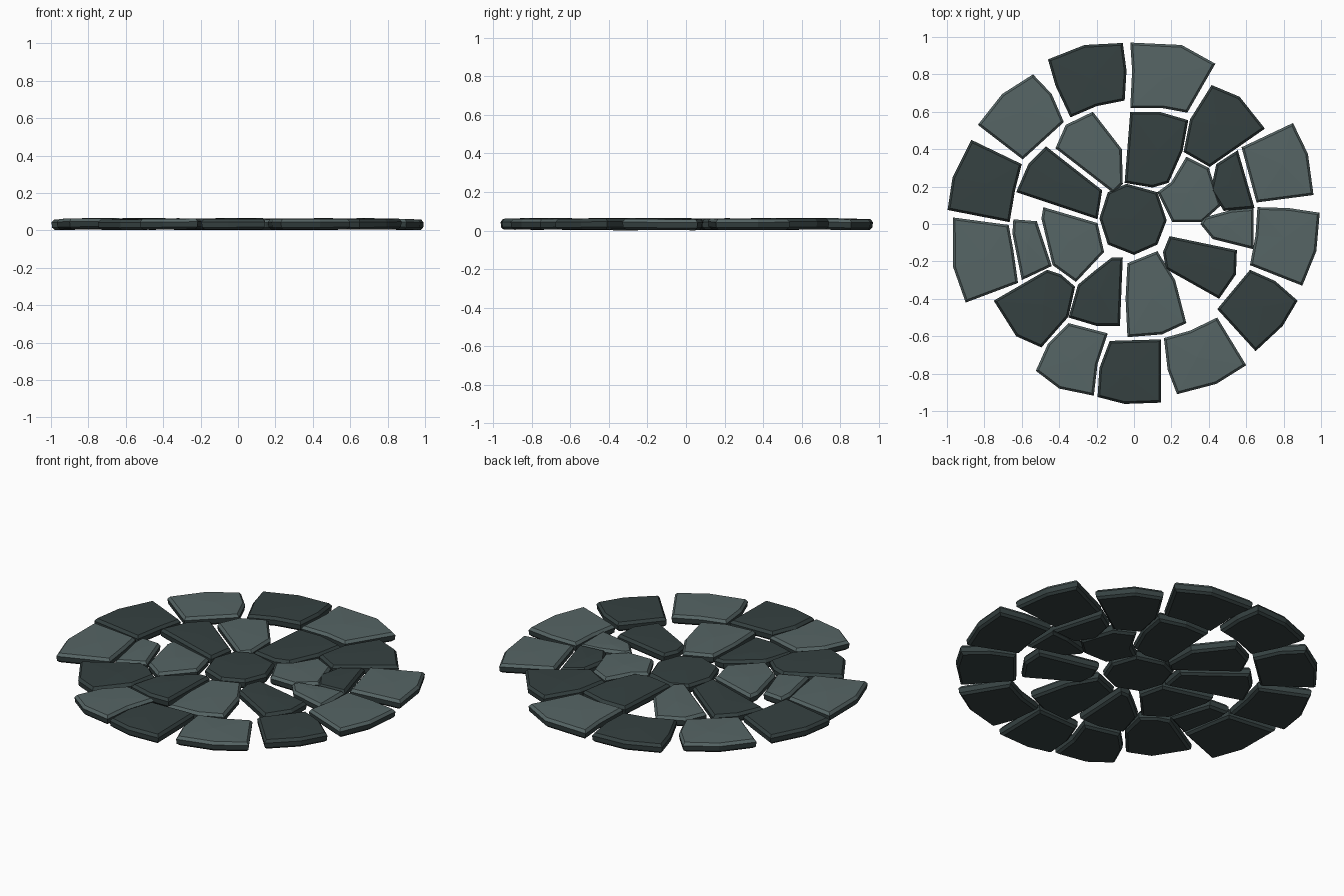
import bpy, bmesh, random
from mathutils import Vector

random.seed(4)


def material(name, rgb):
    m = bpy.data.materials.new(name)
    m.diffuse_color = (*rgb, 1)
    return m


DARK = material("dark slate", (0.036, 0.053, 0.053))
LIGHT = material("light slate", (0.093, 0.130, 0.130))


def inset(pts, d):
    """Move every edge of a counter-clockwise outline inward by d."""
    out = []
    for i, p in enumerate(pts):
        a = (p - pts[i - 1]).normalized()
        b = (pts[(i + 1) % len(pts)] - p).normalized()
        n = Vector((-a.y - b.y, a.x + b.x)).normalized()
        out.append(p + n * d / max(0.5, n.dot(Vector((-a.y, a.x)))))
    return out


def stone(name, light, *flat):
    """Flat paving stone with chamfered rims from an outline x, y, x, y..."""
    pts = [Vector(flat[i:i + 2]) for i in range(0, len(flat), 2)]
    area = sum(pts[i - 1].cross(p) for i, p in enumerate(pts))
    if area < 0:
        pts.reverse()
    mid = sum(pts, Vector((0, 0))) / len(pts)
    tilt = Vector((random.uniform(-.008, .008), random.uniform(-.008, .008)))
    tilt -= mid.normalized() * 0.01
    base = random.uniform(0, .003)
    bm = bmesh.new()
    rings = []
    for d, z in ((.016, .004), (.003, .016), (0, .044), (.012, .060)):
        rings.append([bm.verts.new((p.x, p.y, base + z + (p - mid).dot(tilt)))
                      for p in inset(pts, d)])
    n = len(pts)
    for lo, hi in zip(rings, rings[1:]):
        for i in range(n):
            j = (i + 1) % n
            bm.faces.new((lo[i], lo[j], hi[j], hi[i]))
    bm.faces.new(rings[0][::-1])
    # slightly raised top
    peak = bm.verts.new((mid.x, mid.y, base + .063))
    for i in range(n):
        bm.faces.new((rings[-1][i], rings[-1][(i + 1) % n], peak))
    bm.normal_update()
    me = bpy.data.meshes.new(name)
    me.materials.append(DARK)
    me.materials.append(LIGHT)
    for f in bm.faces:
        f.material_index = 1 if light and f.normal.z > 0.3 else 0
    bm.to_mesh(me)
    bm.free()
    bpy.context.collection.objects.link(bpy.data.objects.new(name, me))


# outer ring, clockwise from the back
stone("outer_stone_1", 0, -.46, .88, -.265, .957, -.06, .968, -.04, .82, -.05, .66, -.2, .63, -.34, .57, -.42, .74)
stone("outer_stone_2", 1, -.02, .97, .255, .957, .435, .857, .285, .595, .15, .62, -.02, .62, -.01, .82)
stone("outer_stone_3", 0, .415, .743, .565, .68, .70, .51, .405, .305, .265, .385, .30, .56)
stone("outer_stone_4", 1, .85, .54, .93, .375, .96, .155, .655, .115, .575, .41)
stone("outer_stone_5", 1, .66, .09, .83, .085, .993, .06, .975, -.145, .90, -.33, .62, -.22, .65, -.06)
stone("outer_stone_6", 0, .62, -.245, .755, -.305, .875, -.41, .795, -.545, .65, -.68, .445, -.455)
stone("outer_stone_7", 1, .445, -.5, .60, -.755, .44, -.855, .23, -.91, .18, -.78, .16, -.61, .30, -.57)
stone("outer_stone_8", 0, -.13, -.625, .145, -.617, .145, -.955, -.05, -.962, -.195, -.925, -.185, -.77)
stone("outer_stone_9", 1, -.35, -.53, -.14, -.585, -.195, -.75, -.215, -.918, -.4, -.88, -.525, -.785, -.46, -.64)
stone("outer_stone_10", 0, -.465, -.245, -.39, -.27, -.315, -.335, -.35, -.495, -.495, -.66, -.63, -.60, -.75, -.41)
stone("outer_stone_11", 1, -.968, .035, -.67, -.005, -.645, -.14, -.62, -.315, -.90, -.42, -.967, -.23)
stone("outer_stone_12", 0, -.87, .45, -.60, .32, -.635, .185, -.665, .01, -.997, .075, -.97, .25)
stone("outer_stone_13", 1, -.54, .80, -.44, .695, -.375, .545, -.595, .345, -.835, .53, -.705, .695)

# inner ring, clockwise from the back
stone("inner_stone_1", 0, -.02, .60, .135, .60, .29, .555, .26, .39, .185, .22, .10, .195, -.05, .22)
stone("inner_stone_2", 1, .28, .36, .40, .30, .465, .10, .365, .01, .205, .01, .125, .17, .20, .225)
stone("inner_stone_3", 0, .19, -.065, .55, -.14, .545, -.27, .455, -.40, .17, -.24, .155, -.15)
stone("inner_stone_4", 1, -.035, -.21, .125, -.145, .22, -.30, .28, -.53, .15, -.59, -.035, -.605, -.045, -.40)
stone("inner_stone_5", 0, -.12, -.18, -.06, -.18, -.075, -.545, -.20, -.545, -.35, -.50, -.30, -.325, -.21, -.25)
stone("inner_stone_6", 1, -.485, .09, -.195, .005, -.16, -.15, -.31, -.31, -.435, -.22, -.495, .03)
stone("inner_stone_7", 0, -.47, .415, -.17, .18, -.195, .025, -.63, .17, -.565, .32)
stone("inner_stone_8", 1, -.22, .60, -.065, .40, -.06, .215, -.11, .165, -.42, .405, -.365, .53)

# small fillers and the centre stone
stone("filler_stone_left", 1, -.645, .025, -.52, .015, -.44, -.225, -.60, -.30, -.65, -.05)
stone("filler_stone_right", 1, .64, .085, .64, -.135, .42, -.08, .355, 0, .375, .035, .52, .075)
stone("filler_stone_back", 0, .555, .395, .645, .085, .48, .07, .41, .18, .44, .32)
stone("centre_stone", 0, -.04, .215, .125, .17, .175, .02, .125, -.11, 0, -.165, -.14, -.11, -.185, .03, -.14, .17)
